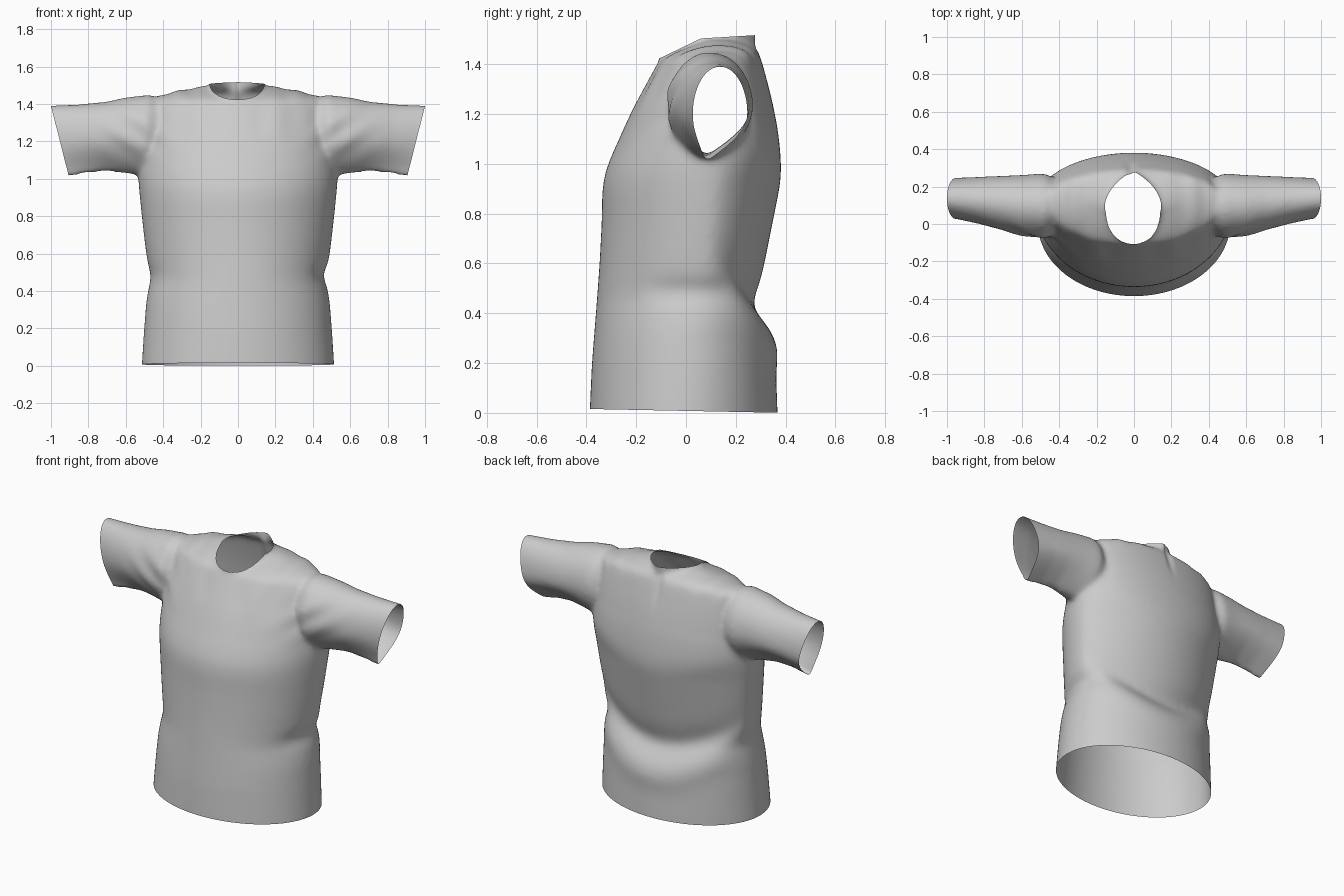
import bpy, bmesh
from math import sin, cos, pi, exp
from mathutils import Vector

cube = bpy.data.objects.get("Cube")
if cube:
    bpy.data.objects.remove(cube, do_unlink=True)

SIDES = 72


def interp(table, z):
    """Linear lookup in (position, value) pairs."""
    if z <= table[0][0]:
        return table[0][1]
    for (a, va), (b, vb) in zip(table, table[1:]):
        if z <= b:
            return va + (vb - va) * (z - a) / (b - a)
    return table[-1][1]


def soft(table, z):
    """Lookup averaged over a short span, so the cloth has no hard bands."""
    span = interp([(.2, .035), (.45, .025), (.6, .06), (1.2, .06), (1.4, .01)], z)
    return sum(interp(table, z + span * k / 3) for k in range(-3, 4)) / 7


def power(v, p):
    return abs(v) ** p * (1 if v >= 0 else -1)


def loft(bm, rings):
    """Skin closed rings of points and cap both ends."""
    loops = [[bm.verts.new(p) for p in ring] for ring in rings]
    for a, b in zip(loops, loops[1:]):
        for i in range(SIDES):
            j = (i + 1) % SIDES
            bm.faces.new((a[i], a[j], b[j], b[i]))
    bm.faces.new(loops[0])
    bm.faces.new(loops[-1])


angles = [2 * pi * i / SIDES for i in range(SIDES)]

# Torso profiles by height: half width, front edge, back edge, centre line
WIDTH = [(0, .515), (.2, .502), (.35, .49), (.47, .468), (.6, .492), (.8, .515), (1, .535),
         (1.2, .525), (1.3, .51), (1.38, .49), (1.43, .465), (1.455, .4), (1.475, .29), (1.497, .17)]
FRONT = [(0, -.387), (.2, -.378), (.4, -.362), (.6, -.347), (.8, -.337), (.92, -.337), (1, -.315),
         (1.1, -.268), (1.2, -.225), (1.3, -.17), (1.42, -.105), (1.45, -.05), (1.475, .01), (1.497, .07)]
BACK = [(0, .368), (.15, .362), (.25, .37), (.32, .348), (.42, .27), (.46, .273), (.55, .305),
        (.7, .335), (.95, .385), (1.1, .375), (1.2, .358), (1.3, .335), (1.4, .308),
        (1.45, .292), (1.475, .27), (1.497, .2)]
CENTRE = [(0, 0), (.3, .02), (.6, .07), (1, .1), (1.5, .13)]


def torso_ring(z):
    ring = []
    w, cy, front = soft(WIDTH, z), interp(CENTRE, z), soft(FRONT, z)
    for t in angles:
        x, s = w * cos(t), sin(t)
        # The fold across the back rises towards the sides
        lift = .21 * (x / .5) ** 2 * interp([(0, 0), (.25, 1), (.9, 1), (1.2, 0)], z)
        edge = soft(BACK, z - lift) if s > 0 else front
        ring.append((x, cy + abs(s) * (edge - cy), z))
    return ring


bm = bmesh.new()
loft(bm, [torso_ring(-.1 + 1.597 * i / 100) for i in range(101)])


# Neck column, narrower at the back, trimmed later to leave the collar opening
def neck_ring(z):
    return [(.142 * power(cos(t), 1.7 if sin(t) > 0 else 1.1) - .005, .088 + .195 * sin(t), z) for t in angles]


loft(bm, [neck_ring(z) for z in (1.3, 1.4, 1.5, 1.62)])

# Sleeves: top x, top z, bottom x, bottom z, front y, back y, underside taper
SLEEVE = [(.36, 1.4, .38, 1.06, -.03, .24, .2), (.48, 1.45, .5, 1.015, -.08, .27, .2),
          (.6, 1.435, .6, 1.03, -.06, .262, .4), (.7, 1.413, .7, 1.04, -.035, .258, .6),
          (.85, 1.398, .8, 1.03, 0, .252, .75), (1, 1.392, .905, 1.005, .028, .247, .8),
          (1.1, 1.39, 1, .985, .03, .245, .8)]


def sleeve_ring(side, xt, zt, xb, zb, yf, yb, taper):
    ring = []
    for t in angles:
        c = cos(t)
        h = (1 + c) / 2
        y = (yf + yb) / 2 + (yb - yf) / 2 * sin(t)
        y += (.06 - y) * min(0, c) ** 2 * taper
        ring.append((side * (xb + (xt - xb) * h), y, zb + (zt - zb) * h))
    return ring


for side in (-1, 1):
    loft(bm, [sleeve_ring(side, *s) for s in SLEEVE])

bmesh.ops.recalc_face_normals(bm, faces=bm.faces)
mesh = bpy.data.meshes.new("shirt")
bm.to_mesh(mesh)
bm.free()
shirt = bpy.data.objects.new("shirt", mesh)
bpy.context.collection.objects.link(shirt)

# Fuse the parts into one cloth surface
remesh = shirt.modifiers.new("fuse", 'REMESH')
remesh.mode = 'VOXEL'
remesh.voxel_size = .014
soften = shirt.modifiers.new("soften", 'SMOOTH')
soften.factor = .5
soften.iterations = 12
graph = bpy.context.evaluated_depsgraph_get()
fused = bpy.data.meshes.new_from_object(shirt.evaluated_get(graph))
shirt.modifiers.clear()
shirt.data = fused
bpy.data.meshes.remove(mesh)
fused.name = "shirt"

bm = bmesh.new()
bm.from_mesh(fused)


def bump(v, centre, size):
    return exp(-((v - centre) / size) ** 2)


# Cloth folds
bm.normal_update()
moves = []
for v in bm.verts:
    x, y, z = v.co
    ax = abs(x)
    back = min(1, max(0, (y - .05) / .12))
    # Front: folds fanning from the armpit and hanging from the collar
    front_fold = .006 * sin(38 * (z - 1.1 - .7 * (ax - .5))) * bump(ax, .55, .14) * bump(z, 1.24, .12)
    front_fold += .004 * cos(30 * ax) * bump(z, 1.32, .1) * bump(ax, .2, .15)
    # Back: collar slit and the seam where the sleeve is set in
    back_fold = -.012 * bump(x, -.02, .02) * bump(z, 1.43, .1)
    back_fold -= .006 * bump(ax, .43, .025) * bump(z, 1.3, .14)
    # Gathered shoulder
    d = .004 * sin(45 * ax) * bump(z, 1.46, .04) * bump(ax, .35, .15)
    # Pinched waist, deeper on the left
    d -= (.012 if x > 0 else .003) * bump(z, .49, .05) * bump(ax, .47, .06)
    moves.append((v, v.normal * (d + back * back_fold + (1 - back) * front_fold)))
for v, m in moves:
    v.co += m


def trim(point, normal):
    geom = bm.verts[:] + bm.edges[:] + bm.faces[:]
    bmesh.ops.bisect_plane(bm, geom=geom, dist=1e-5, plane_co=Vector(point),
                           plane_no=Vector(normal).normalized(), clear_outer=True)


# Open the hem, the cuffs and the collar
trim((0, 0, .008), (0, -.02, -1))
for side in (-1, 1):
    trim((side, 0, 1.39), (side * .375, 0, -.095))
trim((0, -.11, 1.422), (0, -.48, 1))
trim((0, 0, 1.5), (0, -.06, 1))
bm.to_mesh(fused)
bm.free()

# Grey cloth
cloth = bpy.data.materials.new("grey cloth")
cloth.use_nodes = True
colour = (.6, .6, .6, 1)
cloth.diffuse_color = colour
cloth.node_tree.nodes["Principled BSDF"].inputs["Base Color"].default_value = colour
fused.materials.clear()
fused.materials.append(cloth)
fused.polygons.foreach_set("use_smooth", [True] * len(fused.polygons))
fused.update()
